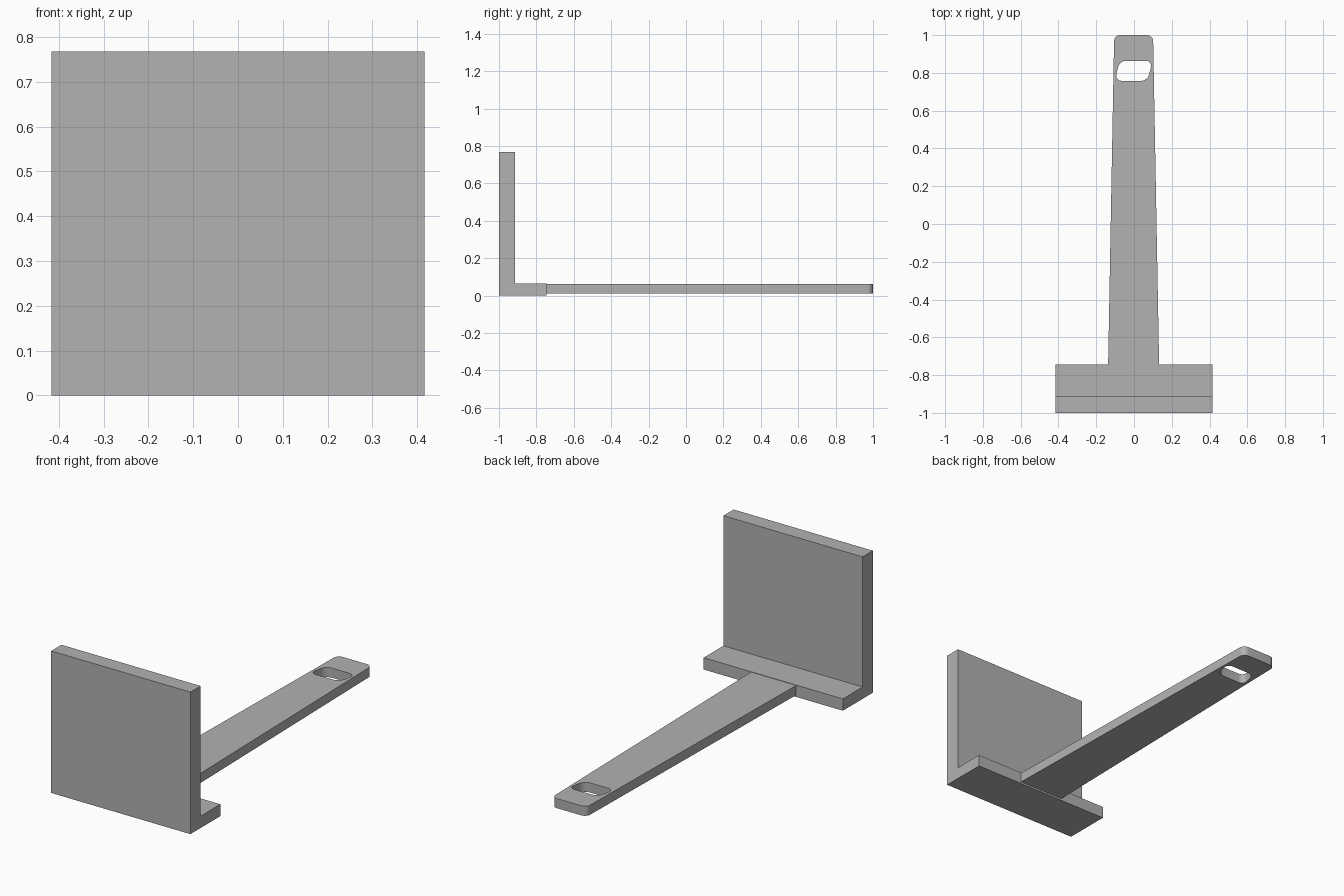
import bpy, bmesh, math
from mathutils import Vector

cube = bpy.data.objects.get("Cube")
if cube:
    bpy.data.objects.remove(cube, do_unlink=True)

grey = bpy.data.materials.new("plain grey")
grey.use_nodes = True
colour = (0.445, 0.445, 0.445, 1)
grey.diffuse_color = colour
grey.node_tree.nodes["Principled BSDF"].inputs["Base Color"].default_value = colour


def prism(name, outline, depth, round_if=None, radius=0.0):
    """Extrude a closed outline by the vector depth, rounding chosen corners."""
    bm = bmesh.new()
    face = bm.faces.new([bm.verts.new(p) for p in outline])
    out = bmesh.ops.extrude_face_region(bm, geom=[face], use_keep_orig=True)
    moved = [g for g in out["geom"] if isinstance(g, bmesh.types.BMVert)]
    depth = Vector(depth)
    bmesh.ops.translate(bm, verts=moved, vec=depth)
    if round_if:
        corners = [e for e in bm.edges
                   if abs((e.verts[0].co - e.verts[1].co).normalized().dot(depth.normalized())) > 0.99
                   and round_if(e.verts[0].co)]
        bmesh.ops.bevel(bm, geom=corners, offset=radius, segments=8,
                        profile=0.5, affect='EDGES')
    bmesh.ops.recalc_face_normals(bm, faces=bm.faces)
    mesh = bpy.data.meshes.new(name)
    bm.to_mesh(mesh)
    bm.free()
    mesh.materials.append(grey)
    obj = bpy.data.objects.new(name, mesh)
    bpy.context.collection.objects.link(obj)
    return obj


# L-shaped bracket: upright plate with a short foot
half, top, foot = 0.416, 0.767, 0.064
profile = [(-1, 0), (-0.745, 0), (-0.745, foot), (-0.913, foot), (-0.913, top), (-1, top)]
prism("angle_bracket", [(-half, y, z) for y, z in profile], (2 * half, 0, 0))

# Tapered handle with a rounded tip
low, high = 0.01, 0.062
handle = prism("tapered_handle",
               [(-0.138, -0.8, low), (0.134, -0.8, low), (0.101, 1, low), (-0.105, 1, low)],
               (0, 0, high - low), lambda p: p.y > 0.9, 0.032)

# Slanted hanging slot near the tip
slot = prism("slot_cutter",
             [(-0.101, 0.758, -0.1), (0.073, 0.758, -0.1), (0.097, 0.864, -0.1), (-0.077, 0.864, -0.1)],
             (0, 0, 0.3), lambda p: True, 0.036)
slot.hide_render = True
cut = handle.modifiers.new("slot", 'BOOLEAN')
cut.operation = 'DIFFERENCE'
cut.solver = 'EXACT'
cut.object = slot

# Bake the cut, then smooth the rounded corners
bpy.ops.object.select_all(action='DESELECT')
handle.select_set(True)
bpy.context.view_layer.objects.active = handle
bpy.ops.object.modifier_apply(modifier=cut.name)
bpy.data.objects.remove(slot, do_unlink=True)
bpy.ops.object.shade_smooth_by_angle(angle=math.radians(30))
